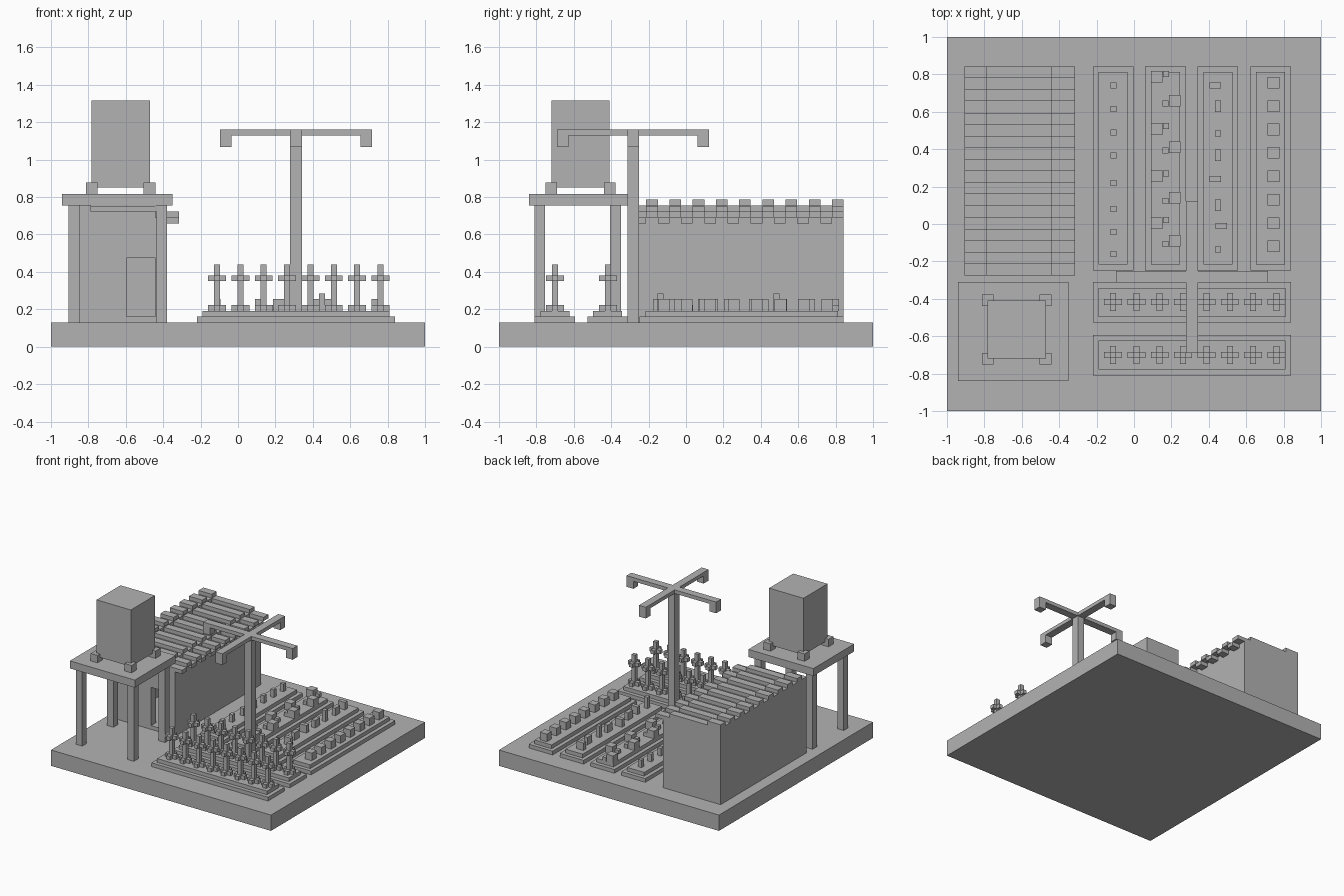
import bpy
import bmesh

cube = bpy.data.objects.get("Cube")
if cube:
    bpy.data.objects.remove(cube, do_unlink=True)

grey = bpy.data.materials.new("plain_grey")
grey.use_nodes = True
COLOR = (0.45, 0.45, 0.45, 1)
grey.diffuse_color = COLOR
grey.node_tree.nodes["Principled BSDF"].inputs["Base Color"].default_value = COLOR


def blocks(name, boxes):
    """One object made of boxes, each (x0, x1, y0, y1, z0, z1)."""
    bm = bmesh.new()
    for b in boxes:
        verts = bmesh.ops.create_cube(bm, size=1)["verts"]
        for v in verts:
            for i in range(3):
                v.co[i] = b[2 * i + (v.co[i] > 0)]
    mesh = bpy.data.meshes.new(name)
    bm.to_mesh(mesh)
    bm.free()
    mesh.materials.append(grey)
    obj = bpy.data.objects.new(name, mesh)
    bpy.context.collection.objects.link(obj)
    return obj


def around(x, y, rx, ry, z0, z1):
    return (x - rx, x + rx, y - ry, y + ry, z0, z1)


GROUND, STEP = 0.13, 0.031
SOIL = GROUND + 2 * STEP
blocks("ground_slab", [(-1, 1, -1, 1, 0, GROUND)])

# Water tower
blocks("tower_legs", [around(x, y, 0.029, 0.029, GROUND, 0.755)
                      for x in (-0.877, -0.408) for y in (-0.782, -0.377)])
blocks("tower_platform", [(-0.94, -0.35, -0.84, -0.31, 0.755, 0.817)])
blocks("tank_feet", [around(x, y, 0.031, 0.031, 0.817, 0.878)
                     for x in (-0.782, -0.473) for y in (-0.72, -0.408)])
blocks("water_tank", [(-0.782, -0.47, -0.72, -0.408, 0.85, 1.315)])

# Shed walls, stepped along the roof slope, with a doorway in the front
WEST, EAST, FRONT, BACK = -0.905, -0.38, -0.275, 0.843
T = 0.06
TIERS = [(WEST, -0.785, 0.755), (-0.785, -0.44, 0.722), (-0.44, EAST, 0.691)]
DOOR = (-0.597, EAST - T)
DOOR_TOP = 0.475
walls = [(WEST, WEST + T, FRONT, BACK, GROUND, 0.755),
         (EAST - T, EAST, FRONT, BACK, GROUND, 0.691)]
for x0, x1, top in TIERS:
    x0, x1 = max(x0, WEST + T), min(x1, EAST - T)
    if x1 - x0 < 0.01:
        continue
    walls.append((x0, x1, BACK - T, BACK, GROUND, top))
    left = min(x1, DOOR[0])
    walls.append((x0, left, FRONT, FRONT + T, GROUND, top))
    if x1 > DOOR[0]:
        walls.append((DOOR[0], x1, FRONT, FRONT + T, DOOR_TOP, top))
blocks("shed_walls", walls)
blocks("shed_floor", [(WEST + T, EAST - T, FRONT, BACK - T, GROUND, GROUND + STEP)])

# Roof slats, alternately low and high
slats = []
COUNT = 18
pitch = (BACK - FRONT) / COUNT
for i in range(COUNT):
    lift = STEP * (i % 2)
    y = FRONT + i * pitch
    for x0, x1, top in TIERS:
        x1 = -0.315 if x1 == EAST else x1
        slats.append((x0, x1, y, y + pitch, top - STEP + lift, top + lift))
blocks("roof_slats", slats)

# Sprinkler mast with four arms and drooping nozzles
PX, PY, R, REACH = 0.31, -0.283, 0.031, 0.407
blocks("sprinkler_mast", [around(PX, PY, R, R, GROUND, 1.13)])
blocks("sprinkler_arms", [around(PX, PY, REACH, R, 1.13, 1.16),
                          around(PX, PY, R, REACH, 1.13, 1.16)])
tip = REACH - R
blocks("sprinkler_nozzles", [around(PX + dx * tip, PY + dy * tip, R, R, 1.068, 1.13)
                             for dx, dy in ((1, 0), (-1, 0), (0, 1), (0, -1))])

# Garden beds: a frame and a raised soil layer
beds = [(x, x + 0.217, -0.248, 0.843) for x in (-0.22, 0.06, 0.34, 0.622)]
beds += [(-0.22, 0.84, y, y + 0.217) for y in (-0.81, -0.527)]
blocks("bed_frames", [b + (GROUND, GROUND + STEP) for b in beds])
blocks("bed_soil", [(b[0] + STEP, b[1] - STEP, b[2] + STEP, b[3] - STEP,
                     GROUND + STEP, SOIL) for b in beds])

# Tall plants: stem with crossed leaves low and high
S, L = 0.016, 0.048
tall = []
for row in (-0.7, -0.417):
    for i in range(8):
        x = -0.112 + 0.1248 * i
        tall.append(around(x, row, S, S, SOIL, 0.44))
        for z in (SOIL, 0.35):
            tall.append(around(x, row, L, S, z, z + STEP))
            tall.append(around(x, row, S, L, z, z + STEP))
blocks("tall_plants", tall)

# Square crops and small sprouts
TOP = SOIL + 2 * STEP
blocks("square_crops", [around(0.746, -0.12 + 0.125 * i, R, R, SOIL, TOP)
                        for i in range(8)])
blocks("sprouts", [around(-0.11, y, S, S, SOIL, TOP)
                   for y in (0.74, 0.615, 0.49, 0.365, 0.22, 0.08, -0.043, -0.16)])

# Leafy crops alternating between both sides of their bed
leafy = []
for i, y in enumerate((0.787, 0.66, 0.508, 0.41, 0.255, 0.14, 0.005, -0.09)):
    side = 1 if i % 2 else -1
    mid = 0.169
    leafy.append(around(mid + side * 0.048, y, R, R, SOIL, TOP))
    leafy.append(around(mid - side * 0.001, y + side * -S, S, S, SOIL, SOIL + STEP))
blocks("leafy_crops", leafy)

# Mixed crops: lying across, lying along, or standing upright
mixed = []
kinds = ("across", "along", "upright", "along", "across", "along", "across_far", "upright")
for kind, y in zip(kinds, (0.74, 0.63, 0.485, 0.367, 0.24, 0.1, -0.01, -0.137)):
    x = 0.45
    if kind == "upright":
        mixed.append(around(x, y, S, S, SOIL, TOP + STEP))
    elif kind == "along":
        mixed.append(around(x, y, S, R, SOIL, TOP))
    else:
        shift = S if kind == "across_far" else -S
        mixed.append(around(x + shift, y, R, S, SOIL, TOP))
blocks("mixed_crops", mixed)
